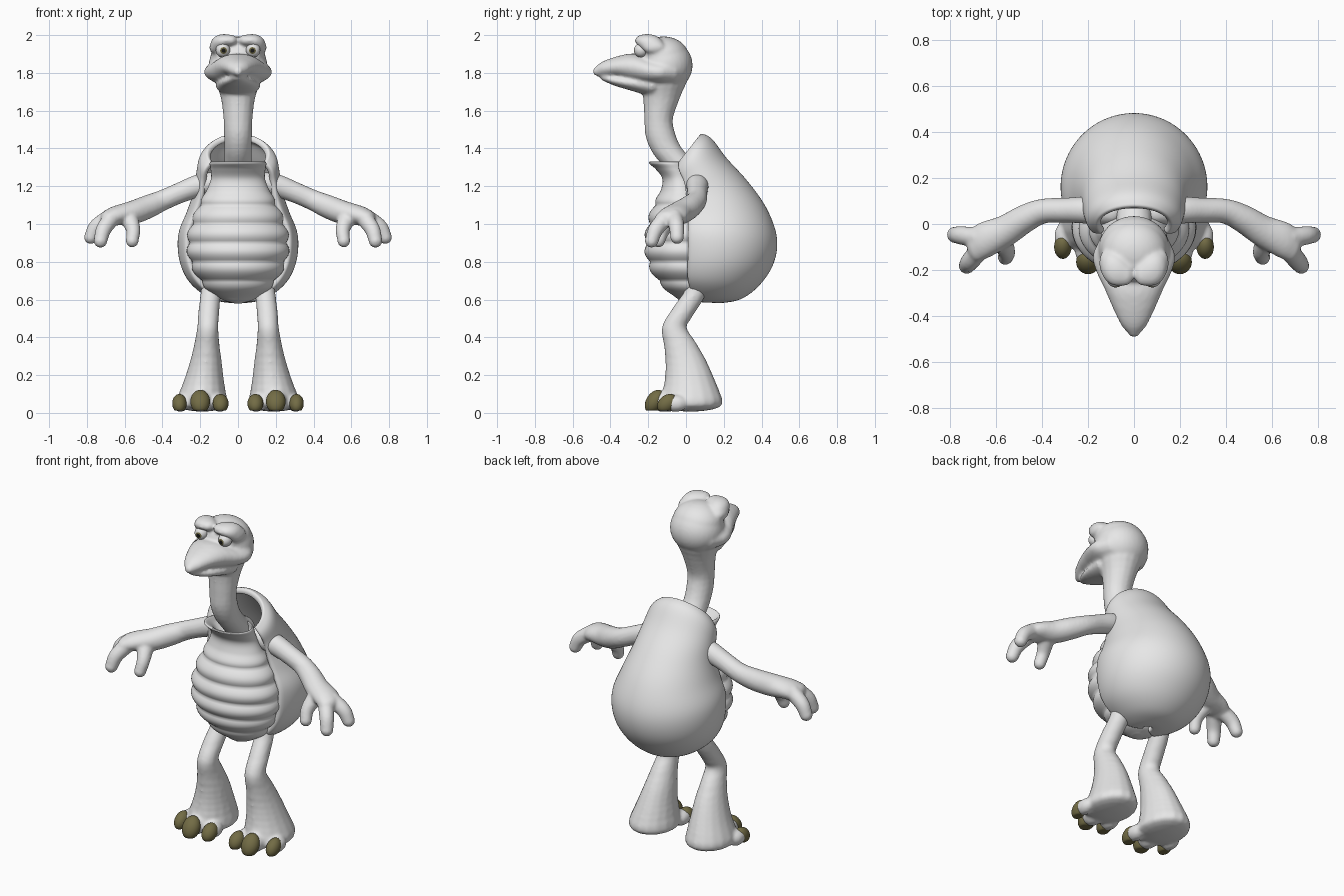
import bpy, bmesh, math
from mathutils import Matrix, Vector

if "Cube" in bpy.data.objects:
    bpy.data.objects.remove(bpy.data.objects["Cube"], do_unlink=True)


def material(name, colour):
    mat = bpy.data.materials.new(name)
    mat.use_nodes = True
    mat.diffuse_color = (*colour, 1)
    shader = next(n for n in mat.node_tree.nodes if n.type == 'BSDF_PRINCIPLED')
    shader.inputs["Base Color"].default_value = (*colour, 1)
    return mat


skin = material("light grey", (0.8, 0.8, 0.8))
olive = material("dark olive", (0.17, 0.15, 0.06))
black = material("black", (0.01, 0.01, 0.01))


def to_object(name, bm, *mats):
    mesh = bpy.data.meshes.new(name)
    for face in bm.faces:
        face.smooth = True
    bm.to_mesh(mesh)
    bm.free()
    for mat in mats:
        mesh.materials.append(mat)
    obj = bpy.data.objects.new(name, mesh)
    bpy.context.scene.collection.objects.link(obj)
    return obj


def curve_through(points, steps):
    """Smooth interpolation through rows of numbers."""
    rows = [Vector(p) for p in points]
    rows = [rows[0] * 2 - rows[1]] + rows + [rows[-1] * 2 - rows[-2]]
    result = []
    for a, b, c, d in zip(rows, rows[1:], rows[2:], rows[3:]):
        for i in range(steps):
            t = i / steps
            result.append((b * 2 + (c - a) * t + (a * 2 - b * 5 + c * 4 - d) * (t * t)
                           + (b * 3 - a - c * 3 + d) * (t ** 3)) * 0.5)
    return result + [rows[-2]]


def ellipsoid(bm, centre, radii, segments=16):
    return bmesh.ops.create_uvsphere(
        bm, u_segments=segments, v_segments=segments * 3 // 4, radius=1,
        matrix=Matrix.LocRotScale(Vector(centre), None, Vector(radii)))["verts"]


def chain(bm, points, steps=7):
    """Sweep an ellipsoid; each row is x, y, z and one or three radii."""
    full = [p if len(p) == 6 else (*p[:3], p[3], p[3], p[3]) for p in points]
    for row in curve_through(full, steps):
        ellipsoid(bm, row[:3], row[3:])


def mirror(obj):
    obj.modifiers.new("mirror", 'MIRROR').use_mirror_merge = False


def sculpt(name, bm, voxel, both_sides=False):
    """Fuse overlapping volumes into one smooth skin."""
    obj = to_object(name, bm, skin)
    remesh = obj.modifiers.new("fuse", 'REMESH')
    remesh.mode = 'VOXEL'
    remesh.voxel_size = voxel
    remesh.use_smooth_shade = True
    relax = obj.modifiers.new("relax", 'SMOOTH')
    relax.factor = 0.5
    relax.iterations = 6
    if both_sides:
        mirror(obj)
    return obj


def loft(bm, rings, closed):
    rings = [[bm.verts.new(p) for p in ring] for ring in rings]
    for low, high in zip(rings, rings[1:]):
        count = len(low)
        for i in range(count if closed else count - 1):
            j = (i + 1) % count
            bm.faces.new((low[i], low[j], high[j], high[i]))
    return rings


# Shell: back z, edge z, half width, back y, edge y
shell_rows = [
    (1.465, 1.32, .15, .07, -.03), (1.44, 1.28, .19, .125, -.03),
    (1.34, 1.22, .205, .2, -.005), (1.22, 1.14, .22, .31, .005),
    (1.08, 1.05, .255, .41, .01), (.93, .95, .3, .465, .01),
    (.8, .82, .295, .45, .01), (.69, .72, .25, .38, .01),
    (.62, .65, .17, .29, .03), (.6, .61, .09, .2, .06), (.6, .6, .02, .14, .1)]
bm = bmesh.new()
rings = []
for back_z, edge_z, half, back_y, edge_y in curve_through(shell_rows, 4):
    mid_y = (edge_y + back_y / 2) / 1.5
    ring = []
    for i in range(41):
        angle = math.radians(-120 + 6 * i)
        blend = (1 + 2 * math.cos(angle)) / 3
        ring.append((half * math.sin(angle),
                     mid_y + (back_y - mid_y) * math.cos(angle),
                     edge_z + (back_z - edge_z) * blend))
    rings.append(ring)
loft(bm, rings, False)
shell = to_object("shell", bm, skin)
rim = shell.modifiers.new("thickness", 'SOLIDIFY')
rim.thickness = 0.034
rim.offset = 0
shell.modifiers.new("round rim", 'SUBSURF').levels = 1

# Belly with ribs and a flared collar: z, half width, front y, back y
belly_rows = [
    (.58, .02, -.01, .05), (.6, .085, -.04, .1), (.65, .155, -.1, .14),
    (.71, .205, -.155, .17), (.8, .25, -.2, .18), (.9, .265, -.212, .18),
    (1, .245, -.2, .16), (1.1, .205, -.17, .13), (1.18, .165, -.133, .08),
    (1.24, .143, -.125, .05), (1.29, .145, -.16, .03), (1.32, .15, -.195, .02),
    (1.328, .14, -.185, .01), (1.29, .12, -.13, .01), (1.24, .09, -.1, 0)]
bm = bmesh.new()
rings = []
for z, half, front, back in curve_through(belly_rows, 8):
    fade = max(0, min(1, (z - .6) / .06, (1.17 - z) / .06))
    bulge = 0.02 * fade * (abs(math.sin(math.pi * (z - .7) / .1)) - .5)
    ring = []
    for i in range(64):
        angle = math.tau * i / 64
        ring.append(((half + bulge) * math.cos(angle),
                     (front + back) / 2 + ((back - front) / 2 + bulge) * math.sin(angle), z))
    rings.append(ring)
rings = loft(bm, rings, True)
for end in (rings[0], rings[-1]):
    bm.faces.new(end)
bmesh.ops.recalc_face_normals(bm, faces=bm.faces)
to_object("belly", bm, skin)

# Head and neck
bm = bmesh.new()
chain(bm, [(0, -.12, 1.76, .12, .125, .07), (0, -.13, 1.67, .092, .098, .05),
           (0, -.145, 1.56, .078, .077, .05), (0, -.135, 1.47, .075, .08, .05),
           (0, -.1, 1.39, .073, .08, .05), (0, -.04, 1.32, .075, .08, .05),
           (0, .03, 1.25, .08)])
# upper beak running back into the cheeks
chain(bm, [(0, -.468, 1.808, .026), (0, -.43, 1.823, .06, .03, .04),
           (0, -.36, 1.833, .095, .04, .055), (0, -.28, 1.828, .13, .05, .075),
           (0, -.2, 1.81, .168, .06, .075), (0, -.14, 1.805, .182, .07, .075),
           (0, -.08, 1.81, .155, .08, .09)])
# lower jaw
chain(bm, [(0, -.43, 1.775, .035, .025, .018), (0, -.36, 1.757, .075, .04, .028),
           (0, -.28, 1.745, .1, .05, .04), (0, -.18, 1.735, .12, .06, .06)])
# cranium and brows
ellipsoid(bm, (0, -.11, 1.84), (.155, .145, .14), 32)
ellipsoid(bm, (0, -.12, 1.885), (.145, .135, .108), 32)
for side in (-1, 1):
    chain(bm, [(.04 * side, -.22, 1.972, .04, .05, .03),
               (.085 * side, -.2, 1.968, .05, .068, .036),
               (.118 * side, -.17, 1.935, .034, .06, .036)])
sculpt("head_and_neck", bm, 0.009)

# Eyes: pole points forward, iris and pupil chosen by distance from the pole
bm = bmesh.new()
gaze = Vector((-.1, -1, -.05)).normalized()
turn = gaze.to_track_quat('Z', 'Y')
bmesh.ops.create_uvsphere(bm, u_segments=32, v_segments=32, radius=.038,
                          matrix=Matrix.LocRotScale(Vector((.08, -.238, 1.92)), turn, None))
for face in bm.faces:
    facing = (face.calc_center_median() - Vector((.08, -.238, 1.92))).normalized().dot(gaze)
    face.material_index = 2 if facing > .96 else 1 if facing > .86 else 0
mirror(to_object("eyes", bm, skin, olive, black))

# Arm, palm and fingers
bm = bmesh.new()
chain(bm, [(.1, .05, 1.225, .055), (.2, .06, 1.205, .06), (.3, .06, 1.168, .055),
           (.4, .055, 1.125, .055), (.48, .02, 1.09, .062),
           (.56, -.03, 1.06, .065, .07, .062), (.64, -.065, 1.045, .06, .08, .052),
           (.68, -.085, 1.03, .05, .08, .046)])
fingers = [
    [(.68, -.06, 1.035, .045), (.75, -.05, .985, .041), (.78, -.047, .93, .036)],
    [(.67, -.11, 1.03, .045), (.712, -.16, .97, .041), (.728, -.182, .91, .036)],
    [(.58, -.06, 1.04, .05), (.555, -.12, .97, .038), (.56, -.145, .91, .034)]]
for finger in fingers:
    chain(bm, finger)
sculpt("arms", bm, 0.008, True)

# Leg, knee and broad foot
bm = bmesh.new()
chain(bm, [(.13, .08, .72, .06), (.145, .04, .62, .055), (.155, -.02, .53, .056),
           (.16, -.062, .45, .057, .066, .04), (.165, -.03, .36, .068, .088, .04),
           (.17, 0, .27, .085, .11, .04), (.18, .02, .17, .107, .135, .04),
           (.19, .028, .08, .132, .163, .04), (.19, .025, .047, .137, .168, .04)])
toes = [((.2, -.165, .06), (.052, .05, .062)),
        ((.092, -.142, .05), (.042, .05, .05)),
        ((.31, -.1, .05), (.038, .05, .05))]
for (x, y, z), (width, depth, height) in toes:
    ellipsoid(bm, (x * .96 + .008, y + .045, z), (width * 1.1, depth * 1.3, height * .9))
sculpt("legs", bm, 0.01, True)

# Claws lean forward toward flat soles
bm = bmesh.new()
for (x, y, z), radii in toes:
    for vert in ellipsoid(bm, (x, y, z), radii, 24):
        vert.co.y += .3 * (vert.co.z - z)
        vert.co.z = max(vert.co.z, .012)
mirror(to_object("claws", bm, olive))
